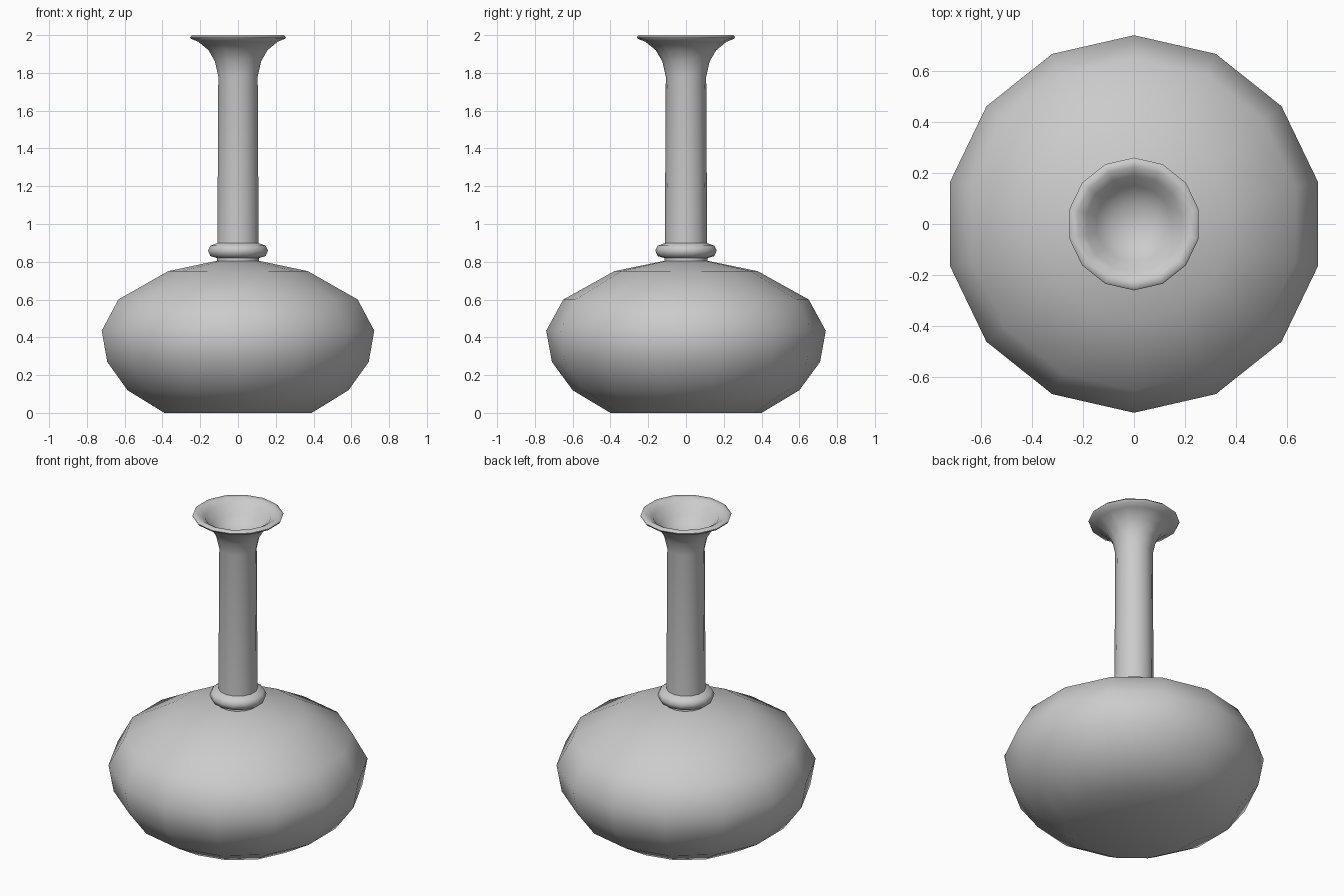
import bpy
import bmesh
import math

SIDES = 14

cube = bpy.data.objects.get("Cube")
if cube:
    bpy.data.objects.remove(cube, do_unlink=True)

grey = bpy.data.materials.new("plain_grey")
grey.use_nodes = True
colour = (0.6, 0.6, 0.6, 1)
grey.diffuse_color = colour
grey.node_tree.nodes["Principled BSDF"].inputs["Base Color"].default_value = colour


def lathe(name, profile):
    """Turn a (radius, height) profile, outside first, about the z axis."""
    bm = bmesh.new()
    rings = []
    for r, z in profile:
        if r == 0:
            rings.append([bm.verts.new((0, 0, z))] * SIDES)
            continue
        ring = []
        for i in range(SIDES):
            a = math.pi / 2 + 2 * math.pi * i / SIDES
            ring.append(bm.verts.new((r * math.cos(a), r * math.sin(a), z)))
        rings.append(ring)
    for low, high in zip(rings, rings[1:]):
        for i in range(SIDES):
            j = (i + 1) % SIDES
            corners = dict.fromkeys((low[i], low[j], high[j], high[i]))
            bm.faces.new(list(corners))
    mesh = bpy.data.meshes.new(name)
    bm.to_mesh(mesh)
    bm.free()
    mesh.materials.append(grey)
    obj = bpy.data.objects.new(name, mesh)
    bpy.context.collection.objects.link(obj)
    bpy.ops.object.select_all(action="DESELECT")
    obj.select_set(True)
    bpy.context.view_layer.objects.active = obj
    bpy.ops.object.shade_smooth_by_angle(angle=math.radians(60))
    return obj


# Squat round body with a flat base
lathe("body", [(0, 0), (0.4, 0), (0.6, 0.12), (0.71, 0.27), (0.74, 0.435),
               (0.65, 0.6), (0.38, 0.75), (0.115, 0.805), (0, 0.805)])

# Rounded collar at the foot of the neck
lathe("collar", [(0.115, 0.8), (0.115, 0.82), (0.15, 0.83), (0.163, 0.86),
                 (0.15, 0.885), (0.11, 0.9)])

# Long neck, flared mouth, rounded lip and hollow bowl inside
lathe("neck", [(0.112, 0.89), (0.107, 1.78), (0.125, 1.86), (0.16, 1.92),
               (0.215, 1.965), (0.255, 1.98), (0.26, 1.99), (0.25, 2.0),
               (0.225, 1.997), (0.19, 1.975), (0.15, 1.915), (0.09, 1.87),
               (0, 1.85)])
